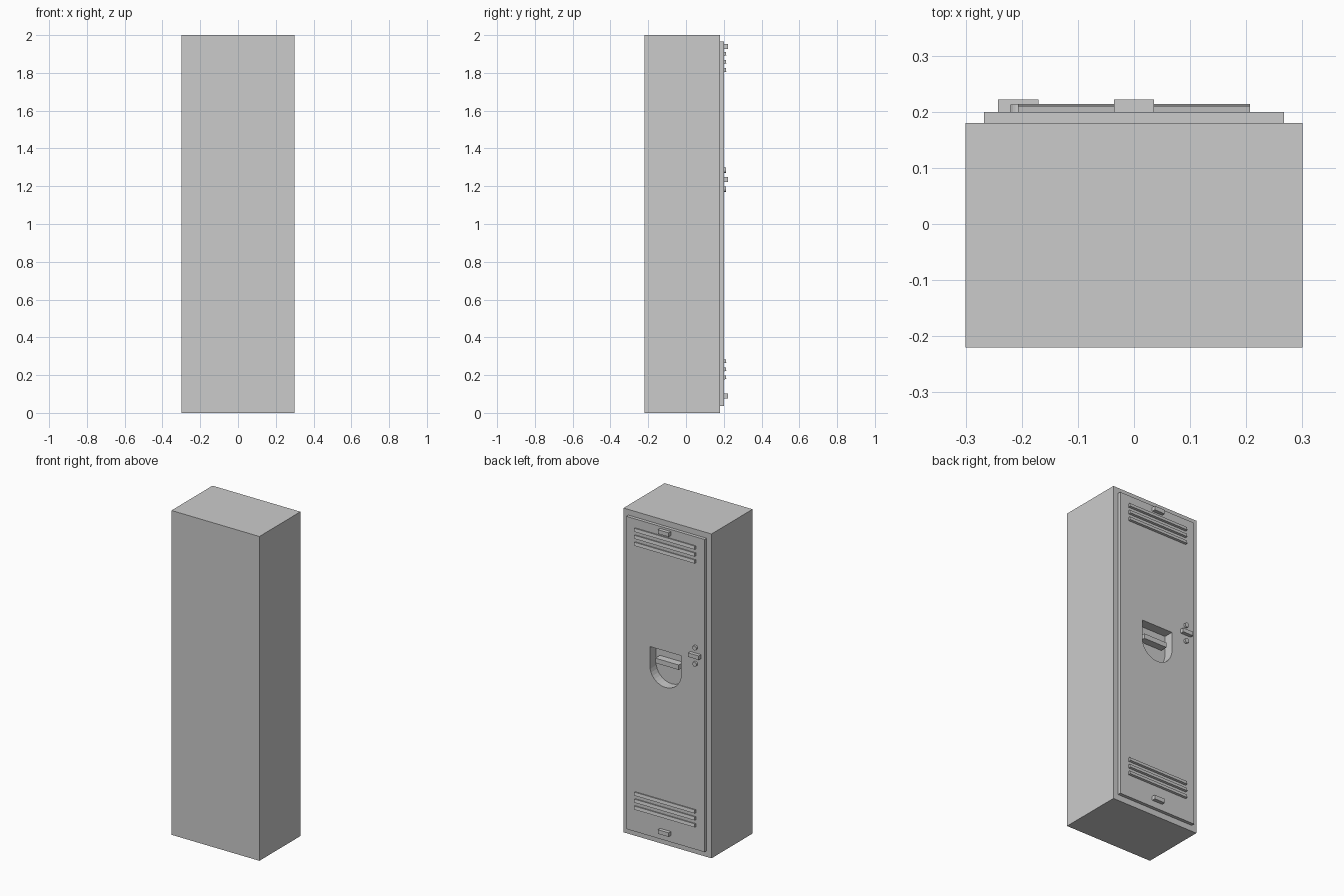
import bpy, bmesh, math

if "Cube" in bpy.data.objects:
    bpy.data.objects.remove(bpy.data.objects["Cube"])


def box(name, x, y, z, tilt=0.0):
    """Box from (min, max) ranges, optionally tilted about its long x axis."""
    bpy.ops.mesh.primitive_cube_add(size=1)
    o = bpy.context.object
    o.name = name
    o.scale = [r[1] - r[0] for r in (x, y, z)]
    o.location = [(r[0] + r[1]) / 2 for r in (x, y, z)]
    o.rotation_euler.x = tilt
    bpy.ops.object.transform_apply(location=False, rotation=True, scale=True)
    return o


def prism(name, outline, y0, y1):
    """Extrude an x-z outline along y."""
    bm = bmesh.new()
    face = bm.faces.new([bm.verts.new((x, y0, z)) for x, z in outline])
    ext = bmesh.ops.extrude_face_region(bm, geom=[face])["geom"]
    for v in ext:
        if isinstance(v, bmesh.types.BMVert):
            v.co.y = y1
    bmesh.ops.recalc_face_normals(bm, faces=bm.faces)
    me = bpy.data.meshes.new(name)
    bm.to_mesh(me)
    bm.free()
    o = bpy.data.objects.new(name, me)
    bpy.context.collection.objects.link(o)
    return o


def cut(target, cutter):
    mod = target.modifiers.new("recess", "BOOLEAN")
    mod.operation = "DIFFERENCE"
    mod.solver = "EXACT"
    mod.object = cutter
    bpy.context.view_layer.objects.active = target
    bpy.ops.object.modifier_apply(modifier=mod.name)


# Cabinet and door panel
body = box("locker_body", (-0.3, 0.3), (-0.22, 0.18), (0, 2))
door = box("door", (-0.267, 0.267), (0.18, 0.2), (0.037, 1.965))

# Handle recess: flat top, half-round bottom
R, ZC, ZTOP = 0.107, 1.088, 1.205
outline = [(R, ZTOP), (-R, ZTOP)]
outline += [(-R * math.cos(math.pi * i / 16), ZC - R * math.sin(math.pi * i / 16))
            for i in range(17)]
cutter = prism("recess_cutter", outline, 0.14, 0.25)
cutter.hide_render = True
cut(body, cutter)
cut(door, cutter)
bpy.data.objects.remove(cutter)

# Pull bar inside the recess
box("handle_bar", (-0.08, 0.08), (0.14, 0.185), (1.105, 1.135))

# Vent louvers, three near the top and three near the bottom
for group, zc in (("top", 1.857), ("bottom", 0.23)):
    for i in (-1, 0, 1):
        z = zc + i * 0.043
        box(f"{group}_louver_{i + 2}", (-0.207, 0.207), (0.188, 0.212),
            (z - 0.01, z + 0.01), tilt=0.16)

# Latch tabs and lock bar
for name, x, z in (("top_tab", 0, 1.94), ("bottom_tab", 0, 0.09),
                   ("lock_bar", -0.206, 1.236)):
    box(name, (x - 0.036, x + 0.036), (0.195, 0.222), (z - 0.0125, z + 0.0125))

# Lock studs above and below the bar
for name, z in (("upper_stud", 1.284), ("lower_stud", 1.184)):
    bpy.ops.mesh.primitive_cylinder_add(vertices=16, radius=0.014, depth=0.02,
                                        location=(-0.206, 0.203, z),
                                        rotation=(math.pi / 2, 0, 0))
    bpy.context.object.name = name
